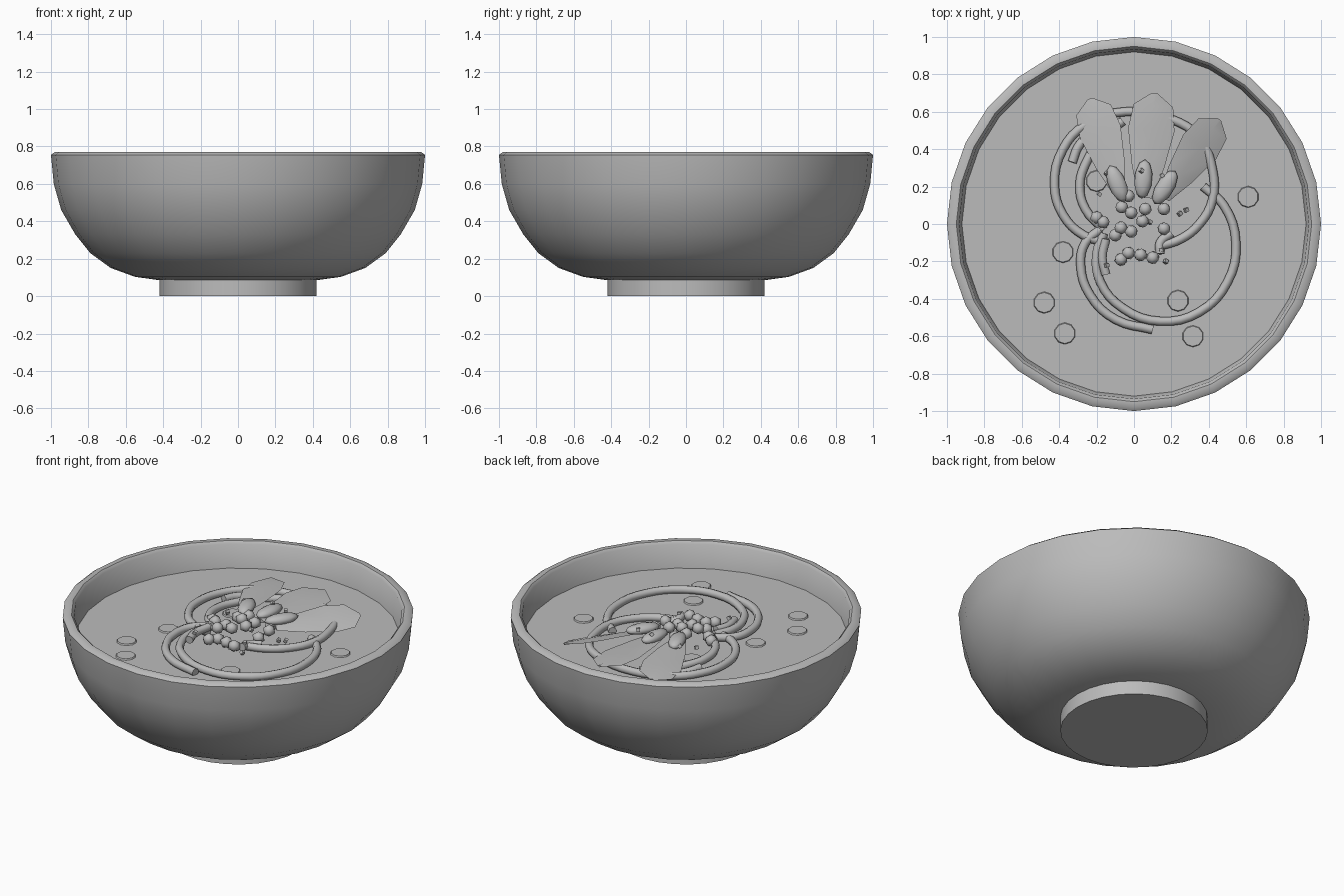
import bpy, bmesh, math, random
from mathutils import Matrix, Vector

random.seed(4)
cube = bpy.data.objects.get("Cube")
if cube:
    bpy.data.objects.remove(cube, do_unlink=True)

grey = bpy.data.materials.new("plain grey")
grey.use_nodes = True
grey.diffuse_color = (0.5, 0.5, 0.5, 1)
grey.node_tree.nodes["Principled BSDF"].inputs["Base Color"].default_value = (0.5, 0.5, 0.5, 1)

SOUP = 0.61


def finish(name, bm, angle=None):
    """Turn a bmesh into a named object, smooth up to the given angle."""
    bmesh.ops.recalc_face_normals(bm, faces=bm.faces)
    mesh = bpy.data.meshes.new(name)
    bm.to_mesh(mesh)
    bm.free()
    mesh.materials.append(grey)
    obj = bpy.data.objects.new(name, mesh)
    bpy.context.collection.objects.link(obj)
    if angle:
        bpy.ops.object.select_all(action='DESELECT')
        obj.select_set(True)
        bpy.context.view_layer.objects.active = obj
        bpy.ops.object.shade_smooth_by_angle(angle=math.radians(angle))
    return obj


def lathe(name, profile, sides, angle):
    """Spin a profile of (radius, height) points round the z axis."""
    bm = bmesh.new()
    verts = [bm.verts.new((r, 0, z)) for r, z in profile]
    edges = [bm.edges.new(pair) for pair in zip(verts, verts[1:])]
    bmesh.ops.spin(bm, geom=verts + edges, cent=(0, 0, 0), axis=(0, 0, 1),
                   angle=math.tau, steps=sides, use_duplicate=False)
    bmesh.ops.remove_doubles(bm, verts=bm.verts, dist=0.0005)
    return finish(name, bm, angle)


# Bowl: outer wall, rounded rim, inner wall
lathe("bowl", [(0, 0.08), (0.42, 0.085), (0.55, 0.103), (0.68, 0.15), (0.79, 0.23),
               (0.87, 0.33), (0.945, 0.46), (0.985, 0.6), (1, 0.755), (0.98, 0.77),
               (0.95, 0.77), (0.935, 0.755), (0.92, SOUP), (0.87, 0.46), (0.72, 0.25),
               (0.5, 0.15), (0, 0.13)], 28, 40)
lathe("bowl_foot", [(0, 0), (0.42, 0), (0.42, 0.1)], 28, 40)
lathe("soup", [(0, SOUP), (0.925, SOUP)], 28, 40)


# Oil drops floating on the soup
spots = [(0.61, 0.145), (-0.38, -0.15), (-0.48, -0.42), (-0.37, -0.585),
         (0.235, -0.41), (0.315, -0.6), (-0.2, 0.23)]
bm = bmesh.new()
for x, y in spots:
    bmesh.ops.create_cone(bm, segments=10, radius1=0.058, radius2=0.054, depth=0.008,
                          cap_ends=True, matrix=Matrix.Translation((x, y, SOUP + 0.004)))
finish("oil_drops", bm)


# Noodles: round tubes along smooth paths
def noodle(name, path, z_start, z_end):
    curve = bpy.data.curves.new(name, 'CURVE')
    curve.dimensions = '3D'
    curve.bevel_depth = 0.024
    curve.bevel_resolution = 2
    curve.resolution_u = 4
    curve.use_fill_caps = True
    spline = curve.splines.new('BEZIER')
    spline.bezier_points.add(len(path) - 1)
    for i, (point, (x, y)) in enumerate(zip(spline.bezier_points, path)):
        t = i / (len(path) - 1)
        point.co = (x, y, z_start + (z_end - z_start) * t)
        point.handle_left_type = point.handle_right_type = 'AUTO'
    curve.materials.append(grey)
    obj = bpy.data.objects.new(name, curve)
    bpy.context.collection.objects.link(obj)
    bpy.ops.object.select_all(action='DESELECT')
    obj.select_set(True)
    bpy.context.view_layer.objects.active = obj
    bpy.ops.object.convert(target='MESH')
    bpy.ops.object.shade_smooth_by_angle(angle=math.radians(50))


noodle("noodle_right", [(0.37, 0.2), (0.48, 0.1), (0.545, -0.1), (0.5, -0.31), (0.35, -0.47),
                        (0.14, -0.52), (-0.06, -0.45), (-0.18, -0.31), (-0.2, -0.16),
                        (-0.16, -0.05)], 0.62, 0.645)
noodle("noodle_front", [(0.1, -0.565), (-0.1, -0.51), (-0.235, -0.38), (-0.285, -0.22),
                        (-0.26, -0.1), (-0.18, -0.03)], 0.625, 0.64)
noodle("noodle_back", [(-0.14, -0.1), (-0.27, -0.06), (-0.38, 0.05), (-0.425, 0.21),
                       (-0.38, 0.4), (-0.26, 0.53), (-0.05, 0.6), (0.2, 0.56), (0.35, 0.46),
                       (0.42, 0.29), (0.42, 0.13), (0.35, 0), (0.25, -0.08),
                       (0.13, -0.12)], 0.635, 0.63)
noodle("noodle_inner", [(-0.16, -0.03), (-0.26, 0.08), (-0.29, 0.21), (-0.25, 0.34),
                        (-0.17, 0.46), (-0.06, 0.55)], 0.64, 0.62)
noodle("noodle_stub_left", [(-0.33, 0.33), (-0.3, 0.41), (-0.25, 0.47)], 0.63, 0.62)
noodle("noodle_stub_front", [(-0.15, -0.27), (-0.17, -0.18), (-0.15, -0.08)], 0.65, 0.66)
noodle("noodle_stub_middle", [(0.14, -0.16), (0.14, -0.1), (0.2, -0.05)], 0.64, 0.63)


# Leaves: thin pointed blades fanned out from the centre
def leaf(name, base, tip, width, roll):
    """Blade from base to tip, with a raised middle rib."""
    base, tip = Vector(base), Vector(tip)
    length = (tip - base).length
    stations = [(0, 0.3), (0.3, 0.7), (0.65, 1), (0.88, 0.85), (1, 0.12)]
    bm = bmesh.new()
    rings = []
    for t, w in stations:
        half, thick = width * w / 2, 0.014 * (1 - 0.5 * t)
        rings.append([bm.verts.new(c) for c in ((-half, t * length, 0), (0, t * length, thick),
                                                (half, t * length, 0), (0, t * length, -thick))])
    for a, b in zip(rings, rings[1:]):
        for i in range(4):
            j = (i + 1) % 4
            bm.faces.new((a[i], a[j], b[j], b[i]))
    bm.faces.new(rings[0])
    bm.faces.new(rings[-1])
    y_axis = (tip - base).normalized()
    x_axis = y_axis.cross(Vector((0, 0, 1))).normalized()
    turn = Matrix((x_axis, y_axis, x_axis.cross(y_axis))).transposed().to_4x4()
    bm.transform(Matrix.Translation(base) @ turn @ Matrix.Rotation(math.radians(roll), 4, 'Y'))
    finish(name, bm, 35)


leaf("leaf_left", (-0.08, 0.17, 0.68), (-0.235, 0.67, 0.655), 0.23, -8)
leaf("leaf_middle", (0.06, 0.14, 0.67), (0.11, 0.7, 0.66), 0.25, 6)
leaf("leaf_right", (0.16, 0.14, 0.66), (0.455, 0.56, 0.655), 0.23, 18)


# Buds: small rounded ovals at the foot of the leaves
for i, (x, y, turn) in enumerate([(-0.09, 0.215, 22), (0.05, 0.24, -5), (0.165, 0.195, -32)]):
    bm = bmesh.new()
    place = (Matrix.Translation((x, y, 0.69)) @ Matrix.Rotation(math.radians(turn), 4, 'Z')
             @ Matrix.Diagonal((0.048, 0.105, 0.03, 1)))
    bmesh.ops.create_icosphere(bm, subdivisions=2, radius=1, matrix=place)
    finish(f"bud_{i + 1}", bm, 60)


# Berries: round pieces heaped in the middle, lower at the front
berries = [(-0.03, 0.15), (-0.065, 0.09), (-0.015, 0.06), (0.06, 0.08), (0.13, 0.14),
           (0.16, 0.08), (-0.015, -0.04), (-0.07, -0.02), (0.045, 0.015), (-0.165, 0.01),
           (-0.2, 0.035), (-0.1, -0.06), (0.16, -0.025), (-0.03, -0.155), (0.035, -0.165),
           (0.1, -0.18), (-0.07, -0.19)]
bm = bmesh.new()
for x, y in berries:
    z = 0.645 + 0.05 * max(0, 1 - math.hypot(x, y - 0.06) / 0.22)
    spin = Matrix.Rotation(random.uniform(0, math.tau), 4, (0, 0, 1))
    bmesh.ops.create_icosphere(bm, subdivisions=1, radius=0.038,
                               matrix=Matrix.Translation((x, y, z)) @ spin)
finish("berries", bm, 80)


# Crumbs: tiny cubes sprinkled over the top
crumbs = [(0.04, 0.285, 0.72), (-0.145, 0.27, 0.69), (0.15, 0.26, 0.71), (-0.185, 0.16, 0.65),
          (0.28, 0.075, 0.63), (0.245, 0.055, 0.63), (0.085, 0.01, 0.67), (0.17, -0.2, 0.63),
          (0.145, -0.14, 0.66), (-0.145, -0.22, 0.68)]
bm = bmesh.new()
for spot in crumbs:
    spin = Matrix.Rotation(random.uniform(0, math.pi), 4, Vector((0.3, 0.2, 1)))
    bmesh.ops.create_cube(bm, size=0.02, matrix=Matrix.Translation(spot) @ spin)
finish("crumbs", bm)
